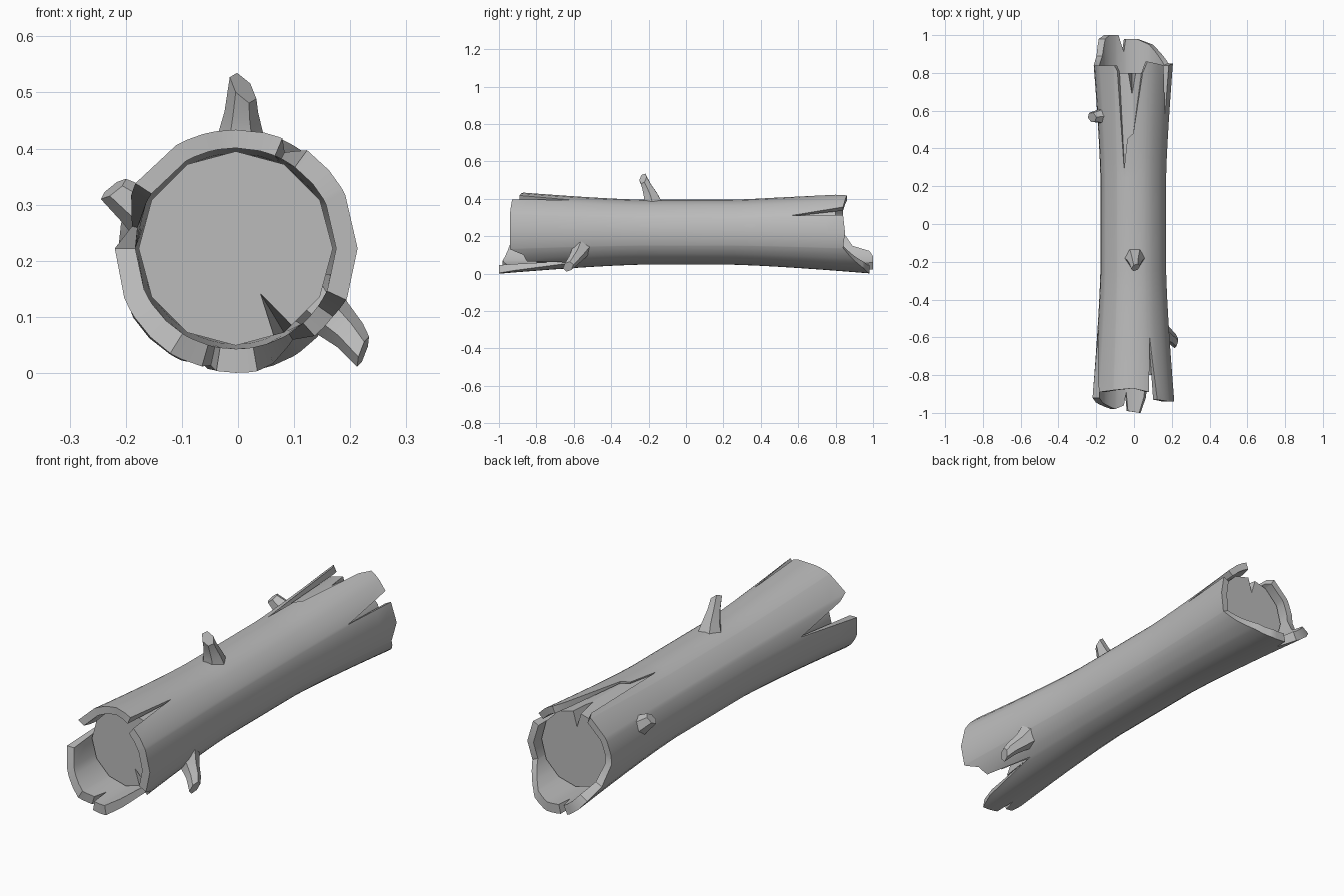
import bpy, bmesh, math
from mathutils import Vector

if "Cube" in bpy.data.objects:
    bpy.data.objects.remove(bpy.data.objects["Cube"], do_unlink=True)

wood = bpy.data.materials.new("grey wood")
wood.use_nodes = True
GREY = (0.5, 0.5, 0.5, 1)
wood.diffuse_color = GREY
wood.node_tree.nodes["Principled BSDF"].inputs["Base Color"].default_value = GREY

CENTRE_Z = 0.222
CORE_R, CORE_END = 0.173, 0.8


def make_object(name, bm, smooth=True):
    bmesh.ops.recalc_face_normals(bm, faces=bm.faces)
    mesh = bpy.data.meshes.new(name)
    bm.to_mesh(mesh)
    bm.free()
    obj = bpy.data.objects.new(name, mesh)
    bpy.context.collection.objects.link(obj)
    mesh.materials.append(wood)
    bpy.ops.object.select_all(action='DESELECT')
    obj.select_set(True)
    bpy.context.view_layer.objects.active = obj
    if smooth:
        bpy.ops.object.shade_smooth_by_angle(angle=math.radians(35))
    return obj


def on_log(angle, radius, y):
    a = math.radians(angle)
    return Vector((radius * math.cos(a) - 0.004, y, CENTRE_Z + radius * math.sin(a)))


def bark_radius(y):
    return 0.174 + 0.044 * (max(0, abs(y) - 0.25) / 0.7) ** 1.3


def lip_at(profile, angle):
    # straight run between the neighbouring points, wrapping round the log
    pts = profile + [(profile[0][0] + 360, profile[0][1])]
    if angle < pts[0][0]:
        angle += 360
    for (a, ya), (b, yb) in zip(pts, pts[1:]):
        if a <= angle <= b:
            return ya + (yb - ya) * (angle - a) / (b - a)


# Broken ends: (angle, distance from middle); low distances are split tips
front_lip = [(0, .94), (30, .94), (54, .93), (63, .6), (67, .89), (90, .87), (120, .88),
             (147, .89), (153, .84), (168, .56), (180, .92), (210, .95), (238, .98),
             (254, .96), (258, .89), (261, .99), (280, 1), (288, .92), (302, .6),
             (312, .85), (325, .87), (335, .94)]
back_lip = [(0, .85), (26, .84), (28, .56), (40, .84), (69, .86), (76, .8), (90, .48),
            (100, .45), (106, .29), (114, .81), (119, .84), (150, .84), (180, .84),
            (204, .89), (214, .98), (226, 1), (244, 1), (254, .91), (257, .98),
            (276, .98), (298, .95), (318, .89), (336, .84)]

# Bark shell: outer and inner wall joined round both rims
angles = sorted({a for a, _ in front_lip + back_lip} | set(range(0, 360, 30)))
STEPS = 6
bm = bmesh.new()
loops = []
for a in angles:
    ys = []
    for sign, lip in ((-1, front_lip), (1, back_lip)):
        end = lip_at(lip, a)
        half = [sign * (0.25 + (end - 0.25) * i / STEPS) for i in range(STEPS + 1)]
        ys += half[::-1] if sign < 0 else half
    outer = [bm.verts.new(on_log(a, bark_radius(y), y)) for y in ys]
    inner = [bm.verts.new(on_log(a, min(0.179, bark_radius(y) - 0.008), y)) for y in ys]
    loops.append(outer + inner[::-1])
for i, loop in enumerate(loops):
    nxt = loops[(i + 1) % len(loops)]
    for j in range(len(loop)):
        k = (j + 1) % len(loop)
        bm.faces.new((loop[j], loop[k], nxt[k], nxt[j]))
make_object("bark_shell", bm)

# Solid core with a recessed flat face at each end
bm = bmesh.new()
rings = [[bm.verts.new(on_log(a, CORE_R, y)) for a in range(0, 360, 30)]
         for y in (-CORE_END, CORE_END)]
for i in range(12):
    k = (i + 1) % 12
    bm.faces.new((rings[0][i], rings[0][k], rings[1][k], rings[1][i]))
for ring in rings:
    bm.faces.new(ring)
core = make_object("core", bm)


# Wedge-shaped cracks cut into the core faces
def cut_crack(angle, spread, apex, side, length):
    b = bmesh.new()
    end = side * (CORE_END + 0.02)
    pts = [on_log(angle - spread, 0.2, end), on_log(angle + spread, 0.2, end),
           Vector((apex[0], end, apex[1])), on_log(angle, 0.2, side * (CORE_END - length))]
    v = [b.verts.new(p) for p in pts]
    for f in ((0, 1, 2), (0, 1, 3), (1, 2, 3), (0, 2, 3)):
        b.faces.new([v[i] for i in f])
    cutter = make_object("crack_cutter", b, False)
    cutter.hide_render = True
    mod = core.modifiers.new("crack", 'BOOLEAN')
    mod.object = cutter
    mod.solver = 'EXACT'
    bpy.context.view_layer.objects.active = core
    bpy.ops.object.modifier_apply(modifier=mod.name)
    bpy.data.objects.remove(cutter, do_unlink=True)


cut_crack(300, 8, (0.035, 0.15), -1, 0.22)
cut_crack(92, 9, (-0.01, 0.31), 1, 0.16)


# Branch stubs: tapering rings along a path, ending in a slanted break
def stub(name, path, radii, slant, sides=6):
    b = bmesh.new()
    path = [Vector(p) for p in path]
    rings = []
    for i, (p, r) in enumerate(zip(path, radii)):
        axis = (path[min(i + 1, len(path) - 1)] - path[max(i - 1, 0)]).normalized()
        u = axis.cross(Vector((0, 1, 0))).normalized()
        w = axis.cross(u)
        ring = []
        for s in range(sides):
            t = 2 * math.pi * s / sides
            co = p + r * (u * math.cos(t) + w * math.sin(t))
            if i == len(path) - 1:
                co += axis * slant * math.cos(t + 0.5)
            ring.append(b.verts.new(co))
        rings.append(ring)
    for lo, hi in zip(rings, rings[1:]):
        for s in range(sides):
            k = (s + 1) % sides
            b.faces.new((lo[s], lo[k], hi[k], hi[s]))
    for ring in (rings[0], rings[-1]):
        b.faces.new(ring)
    make_object(name, b)


stub("top_stub", [(0.003, -0.175, 0.36), (0.005, -0.19, 0.42), (0.006, -0.21, 0.465),
                  (0.009, -0.23, 0.508)], (0.062, 0.042, 0.03, 0.025), 0.022)
stub("right_stub", [(-0.14, 0.575, 0.27), (-0.185, 0.57, 0.3), (-0.222, 0.565, 0.328)],
     (0.055, 0.038, 0.028), 0.008)
stub("left_stub", [(0.13, -0.56, 0.14), (0.165, -0.58, 0.1), (0.2, -0.605, 0.067),
                   (0.223, -0.63, 0.038)], (0.058, 0.04, 0.031, 0.025), -0.02)
